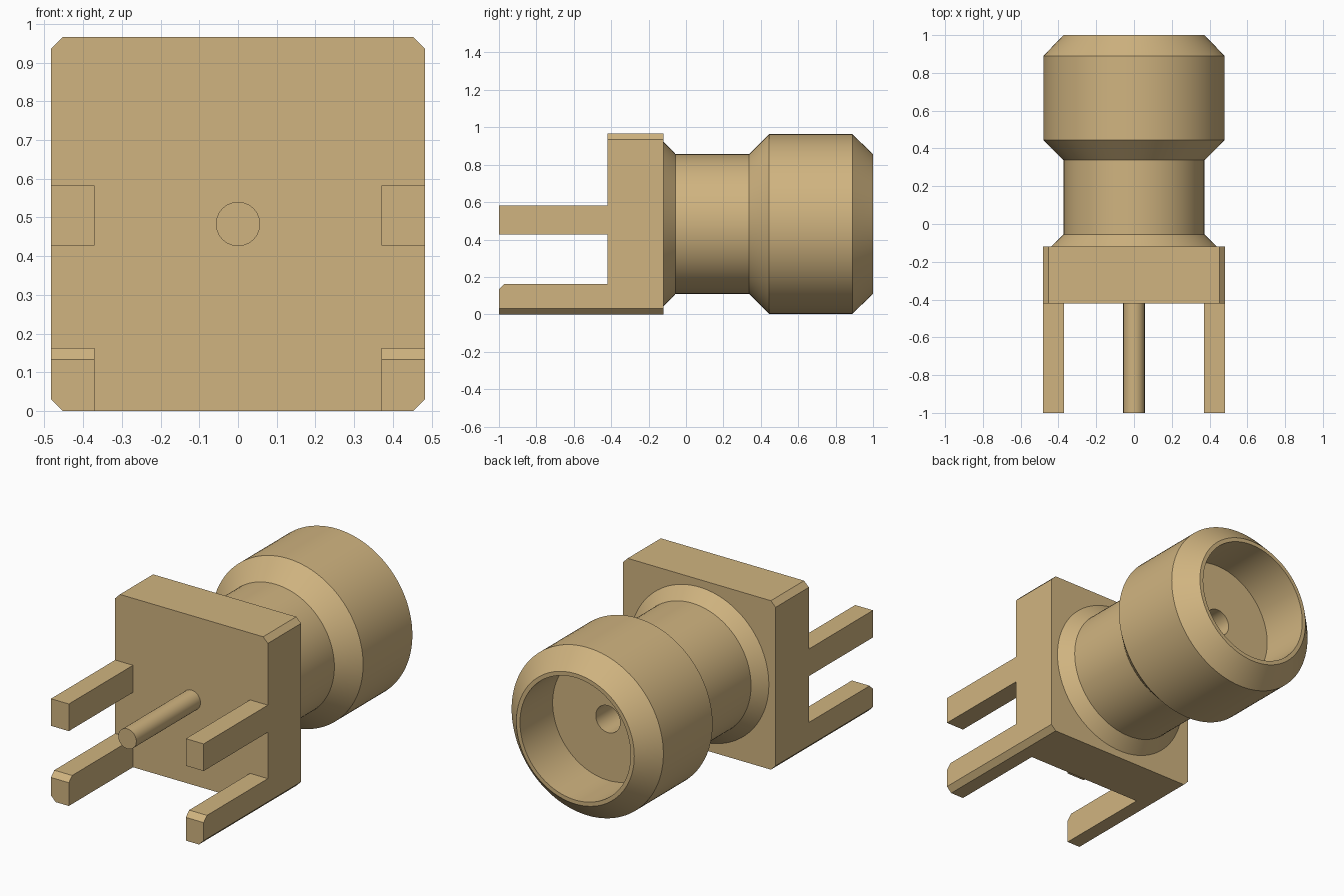
import bpy, bmesh, math
from mathutils import Matrix

if "Cube" in bpy.data.objects:
    bpy.data.objects.remove(bpy.data.objects["Cube"], do_unlink=True)

MID = 0.483   # height of the connector axis, also half the flange width
CUT = 0.03    # chamfer size

brass = bpy.data.materials.new("brass")
brass.use_nodes = True
COLOUR = (0.63, 0.455, 0.215, 1)
brass.diffuse_color = COLOUR
brass.node_tree.nodes["Principled BSDF"].inputs["Base Color"].default_value = COLOUR


def finish(name, bm, smooth=False):
    bmesh.ops.remove_doubles(bm, verts=bm.verts, dist=1e-5)
    bmesh.ops.recalc_face_normals(bm, faces=bm.faces)
    mesh = bpy.data.meshes.new(name)
    bm.to_mesh(mesh)
    bm.free()
    mesh.materials.append(brass)
    obj = bpy.data.objects.new(name, mesh)
    bpy.context.collection.objects.link(obj)
    if smooth:
        bpy.ops.object.select_all(action='DESELECT')
        obj.select_set(True)
        bpy.context.view_layer.objects.active = obj
        bpy.ops.object.shade_smooth_by_angle(angle=math.radians(30))
    return obj


def loft(name, sections):
    """Join (y, xz outline) sections into a closed solid."""
    bm = bmesh.new()
    rings = [[bm.verts.new((x, y, z)) for x, z in outline] for y, outline in sections]
    n = len(rings[0])
    for a, b in zip(rings, rings[1:]):
        for i in range(n):
            j = (i + 1) % n
            bm.faces.new((a[i], a[j], b[j], b[i]))
    bm.faces.new(rings[0])
    bm.faces.new(rings[-1])
    return finish(name, bm)


def lathe(name, profile, steps=96):
    """Turn a (radius, y) profile around the connector axis."""
    bm = bmesh.new()
    verts = [bm.verts.new((r, y, MID)) for r, y in profile]
    edges = [bm.edges.new(pair) for pair in zip(verts, verts[1:])]
    bmesh.ops.spin(bm, geom=verts + edges, cent=(0, 0, MID), axis=(0, 1, 0),
                   angle=math.tau, steps=steps, use_duplicate=False)
    return finish(name, bm, smooth=True)


# Square flange with chamfered corners
h, k, top = MID, MID - CUT, 2 * MID
octagon = [(-k, 0), (k, 0), (h, CUT), (h, top - CUT),
           (k, top), (-k, top), (-h, top - CUT), (-h, CUT)]
loft("flange", [(-0.42, octagon), (-0.12, octagon)])

# Turned barrel with open socket and contact hole
lathe("barrel", [(0, -0.12), (0.44, -0.12), (0.373, -0.055), (0.373, 0.338),
                 (0.48, 0.445), (0.48, 0.89), (0.373, 1.0), (0.35, 1.0),
                 (0.35, 0.705), (0.077, 0.705), (0.077, 0.2), (0, 0.2)])

# Centre pin
lathe("centre_pin", [(0, -1.0), (0.057, -1.0), (0.057, -0.42), (0, -0.42)], 48)

# Mounting legs, upper and lower on each side
for side, s in (("left", 1), ("right", -1)):
    upper = [(s * x, z) for x, z in ((0.37, 0.428), (h, 0.428), (h, 0.583), (0.37, 0.583))]
    loft("upper_leg_" + side, [(-1.0, upper), (-0.42, upper)])

    def lower(z):
        return [(s * x, zz) for x, zz in ((0.37, 0), (k, 0), (h, CUT), (h, z), (0.37, z))]
    loft("lower_leg_" + side, [(-1.0, lower(0.133)), (-0.97, lower(0.163)), (-0.42, lower(0.163))])
